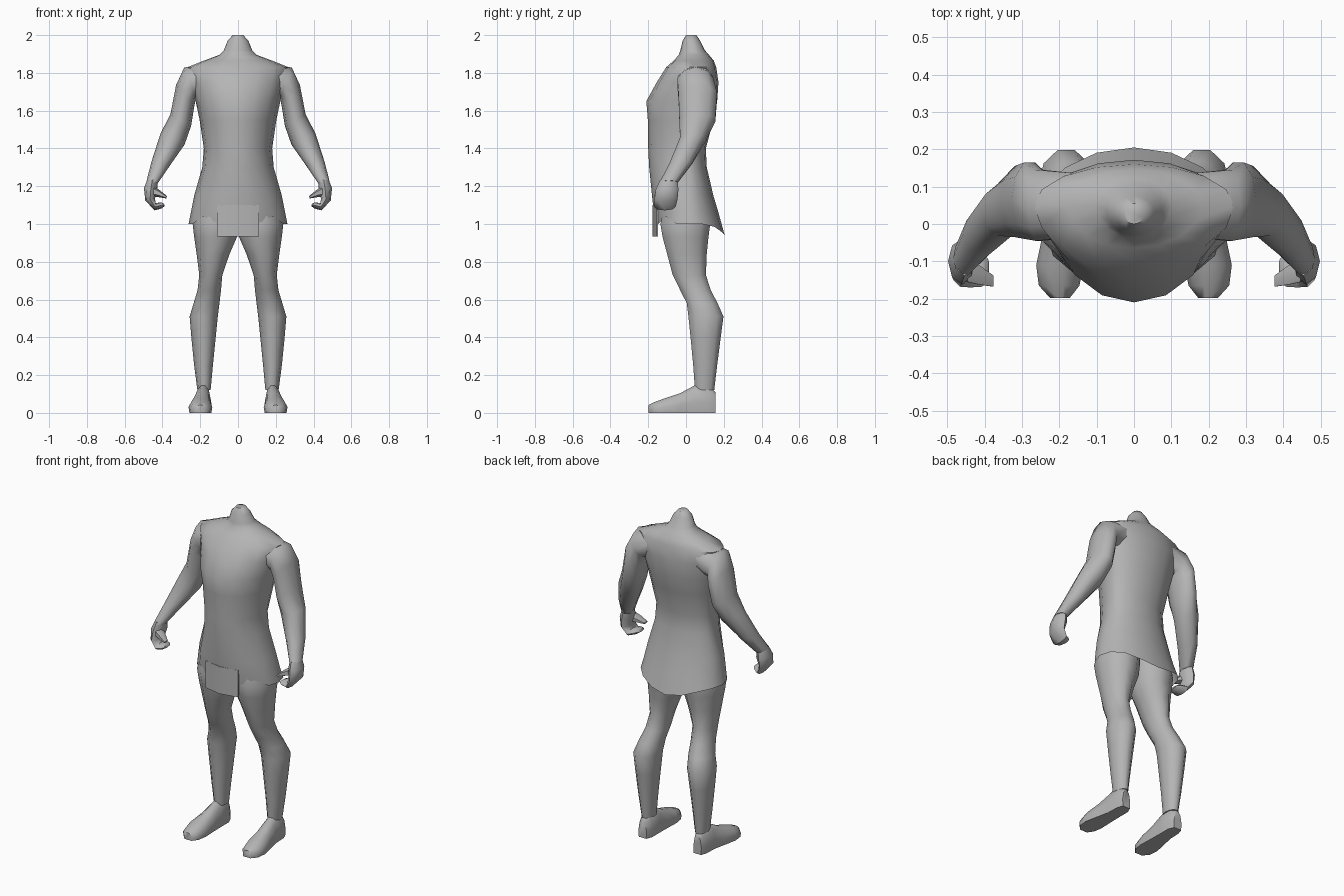
import bpy, bmesh, math

grey = bpy.data.materials.new("plain grey")
grey.diffuse_color = (0.46, 0.46, 0.46, 1)


def loft(name, rings, cap_start=True, cap_end=True, mirror=False, angle=55):
    """Skin a list of equal-length point rings into one smooth object."""
    bm = bmesh.new()
    rows = [[bm.verts.new(p) for p in r] for r in rings]
    n = len(rows[0])
    for a, b in zip(rows, rows[1:]):
        for i in range(n):
            j = (i + 1) % n
            bm.faces.new((a[i], a[j], b[j], b[i]))
    if cap_start:
        bm.faces.new(rows[0])
    if cap_end:
        bm.faces.new(rows[-1])
    bmesh.ops.recalc_face_normals(bm, faces=bm.faces)
    me = bpy.data.meshes.new(name)
    bm.to_mesh(me)
    bm.free()
    me.materials.append(grey)
    ob = bpy.data.objects.new(name, me)
    bpy.context.collection.objects.link(ob)
    bpy.ops.object.select_all(action='DESELECT')
    ob.select_set(True)
    bpy.context.view_layer.objects.active = ob
    bpy.ops.object.shade_smooth_by_angle(angle=math.radians(angle))
    if mirror:
        ob.modifiers.new("mirror", 'MIRROR').use_mirror_merge = False
    return ob


def limb_ring(xa, za, xb, zb, y0, y1, n=10):
    """Oval slice running from an inner to an outer point."""
    pts = []
    for i in range(n):
        a = 2 * math.pi * i / n
        t = (1 + math.cos(a)) / 2
        pts.append((xa + (xb - xa) * t,
                    (y0 + y1) / 2 + (y1 - y0) / 2 * math.sin(a),
                    za + (zb - za) * t))
    return pts


def body_ring(z, w, y0, y1, ym, hem=False, n=16):
    """Torso slice, widest at y = ym; the hem dips behind and lifts in front."""
    pts = []
    for i in range(n):
        a = 2 * math.pi * i / n
        c, s = math.cos(a), math.sin(a)
        y = ym + s * ((y1 - ym) if s > 0 else (ym - y0))
        h = z
        if hem and s > 0:
            h -= 0.06 * s ** 4
        if hem and abs(s + 0.707) < 0.05:
            h += 0.04
        pts.append((w * c, y, h))
    return pts


# Neck, torso and flared tunic: z, half width, front, back, widest depth
torso = [
    (2.00, .028, .000, .055, .03), (1.97, .055, -.018, .075, .03),
    (1.92, .075, -.030, .100, .04), (1.895, .100, -.038, .122, .05),
    (1.865, .180, -.065, .147, .05), (1.83, .268, -.105, .160, .05),
    (1.75, .250, -.155, .172, .045), (1.65, .224, -.210, .165, .04),
    (1.55, .203, -.202, .145, .03), (1.40, .181, -.200, .105, .01),
    (1.30, .189, -.195, .110, .01), (1.15, .232, -.180, .145, .01),
    (1.06, .250, -.170, .172, .015)]
rings = [body_ring(*r) for r in torso]
rings.append(body_ring(1.0, .262, -.160, .205, .02, hem=True))
loft("torso_tunic", rings, cap_end=False)

# Hanging front flap of the tunic
flap = []
for z, y in ((1.10, -.178), (.935, -.178)):
    flap.append([(-.11, y + .022, z), (0, y, z), (.11, y + .022, z),
                 (.11, y + .031, z), (0, y + .009, z), (-.11, y + .031, z)])
loft("front_flap", flap, angle=30)

# Arms: inner point, outer point, front, back
arm = [
    (.160, 1.68, .150, 1.855, -.04, .14), (.222, 1.67, .285, 1.828, -.05, .15),
    (.232, 1.62, .328, 1.735, -.045, .17), (.248, 1.52, .358, 1.58, -.04, .16),
    (.283, 1.42, .410, 1.48, -.035, .11), (.360, 1.31, .458, 1.33, -.09, .035),
    (.425, 1.215, .484, 1.23, -.14, -.04)]
loft("arm", [limb_ring(*r) for r in arm], mirror=True)

# Curled hands: palm and fingers sweep under, thumb sits above
hand = [
    (.428, 1.23, .480, 1.235, -.138, -.045), (.425, 1.175, .498, 1.19, -.160, -.04),
    (.440, 1.135, .491, 1.125, -.168, -.045), (.435, 1.110, .442, 1.072, -.170, -.055),
    (.410, 1.115, .405, 1.082, -.168, -.075), (.392, 1.108, .388, 1.095, -.155, -.095)]
loft("hand", [limb_ring(*r, n=8) for r in hand], mirror=True)
thumb = [
    (.450, 1.145, .445, 1.200, -.160, -.085), (.420, 1.142, .415, 1.180, -.166, -.105),
    (.380, 1.135, .376, 1.148, -.170, -.135)]
loft("thumb", [limb_ring(*r, n=6) for r in thumb], mirror=True)

# Legs: height, inner x, outer x, front, back
leg = [
    (1.10, .000, .215, -.12, .130), (1.00, .000, .240, -.142, .135),
    (.93, .006, .232, -.130, .125), (.84, .045, .219, -.105, .115),
    (.73, .083, .205, -.075, .110), (.65, .090, .214, -.035, .135),
    (.58, .098, .235, .000, .172), (.51, .107, .256, .008, .203),
    (.40, .118, .247, .020, .188), (.25, .133, .232, .035, .168),
    (.12, .145, .215, .045, .152)]
loft("leg", [limb_ring(a, z, b, z, f, k) for z, a, b, f, k in leg], mirror=True)

# Feet: depth, inner x, outer x, height
foot = []
for y, a, b, h in ((.155, .158, .212, .11), (.12, .142, .225, .145),
                   (.045, .142, .228, .145), (-.03, .140, .245, .105),
                   (-.11, .136, .262, .078), (-.165, .146, .255, .058),
                   (-.198, .172, .225, .042)):
    m, r = (a + b) / 2, (b - a) / 2
    foot.append([(m + r * u, y, h * v) for u, v in (
        (-.92, 0), (.92, 0), (1, .4), (.72, .82), (.25, 1),
        (-.25, 1), (-.72, .82), (-1, .4))])
loft("foot", foot, mirror=True)
